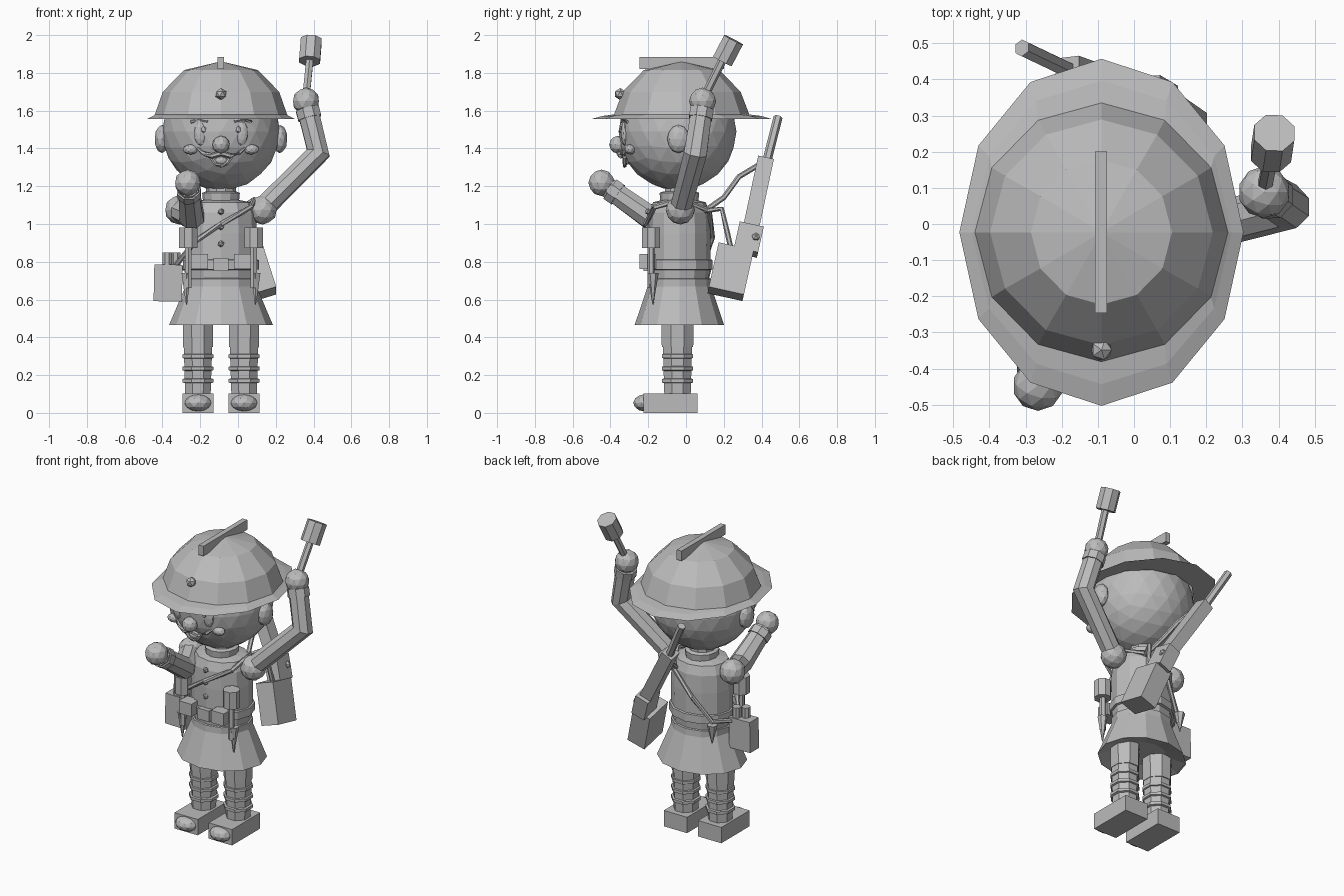
import bpy, bmesh, math
from mathutils import Vector, Matrix

CX, CY = -0.09, -0.035          # centre line of the body
grey = bpy.data.materials.new("plain_grey")
grey.diffuse_color = (0.5, 0.5, 0.5, 1)


def finish(name, bm):
    bmesh.ops.recalc_face_normals(bm, faces=bm.faces[:])
    me = bpy.data.meshes.new(name)
    bm.to_mesh(me)
    bm.free()
    me.materials.append(grey)
    ob = bpy.data.objects.new(name, me)
    bpy.context.collection.objects.link(ob)
    return ob


def frame(t):
    t = t.normalized()
    ref = Vector((1, 0, 0)) if abs(t.x) < 0.9 else Vector((0, 1, 0))
    a = (ref - t * ref.dot(t)).normalized()
    return a, t.cross(a), t


def ball(name, loc, size, sub=2):
    size = (size,) * 3 if isinstance(size, (int, float)) else size
    bm = bmesh.new()
    bmesh.ops.create_icosphere(bm, subdivisions=sub, radius=1,
                               matrix=Matrix.Translation(loc) @ Matrix.Diagonal((*size, 1)))
    return finish(name, bm)


def box(name, lo, hi):
    lo, hi = Vector(lo), Vector(hi)
    bm = bmesh.new()
    bmesh.ops.create_cube(bm, size=1, matrix=Matrix.Translation((lo + hi) / 2)
                          @ Matrix.Diagonal((*(hi - lo), 1)))
    return finish(name, bm)


def loft(name, rings, caps=True):
    """Skin a list of equally long point rings."""
    bm = bmesh.new()
    vs = [[bm.verts.new(p) for p in r] for r in rings]
    n = len(vs[0])
    for r0, r1 in zip(vs, vs[1:]):
        for i in range(n):
            j = (i + 1) % n
            bm.faces.new((r0[i], r0[j], r1[j], r1[i]))
    if caps:
        bm.faces.new(vs[0])
        bm.faces.new(vs[-1])
    return finish(name, bm)


def tube(name, pts, radii, sides=8):
    pts = [Vector(p) for p in pts]
    if not isinstance(radii, (list, tuple)):
        radii = [radii] * len(pts)
    rings = []
    for k, p in enumerate(pts):
        t0 = (p - pts[k - 1]).normalized() if k else Vector()
        t1 = (pts[k + 1] - p).normalized() if k < len(pts) - 1 else Vector()
        a, b, _ = frame(t0 + t1)
        rings.append([p + radii[k] * (a * math.cos(w) + b * math.sin(w))
                      for w in (2 * math.pi * (i + 0.5) / sides for i in range(sides))])
    return loft(name, rings)


def beam(name, p, q, w, d):
    """Box of width w and depth d running from p to q."""
    p, q = Vector(p), Vector(q)
    a, b, _ = frame(q - p)
    return loft(name, [[c + a * sx * w / 2 + b * sy * d / 2
                        for sx, sy in ((-1, -1), (1, -1), (1, 1), (-1, 1))] for c in (p, q)])


def lathe(name, prof, sides=12, x=CX, y=CY, caps=True, turn=0.0):
    """Rings given as (x radius, y radius, height)."""
    return loft(name, [[(x + rx * math.cos(w), y + ry * math.sin(w), z)
                        for w in (2 * math.pi * (i + turn) / sides for i in range(sides))]
                       for rx, ry, z in prof], caps)


# Head and face
ball("head", (CX, -0.045, 1.49), 0.312, 3)
ball("nose", (CX, -0.36, 1.42), 0.047)
for s, side in ((-1, "right"), (1, "left")):
    ball(side + "_ear", (CX + s * 0.312, -0.04, 1.45), (0.04, 0.06, 0.075))
    ball(side + "_eye", (CX + s * 0.108, -0.325, 1.48), (0.035, 0.02, 0.065))
    ball(side + "_pupil", (CX + s * 0.092, -0.347, 1.50), (0.014, 0.01, 0.02), 1)
    ball(side + "_cheek", (CX + s * 0.16, -0.295, 1.395), (0.042, 0.03, 0.027))
    tube(side + "_eyebrow", [(CX + s * 0.07, -0.34, 1.545), (CX + s * 0.11, -0.33, 1.555),
                             (CX + s * 0.16, -0.31, 1.54)], 0.009, 5)
    tube(side + "_moustache", [(CX, -0.355, 1.375), (CX + s * 0.05, -0.345, 1.36),
                               (CX + s * 0.095, -0.33, 1.375), (CX + s * 0.13, -0.31, 1.405)],
         [0.014, 0.014, 0.011, 0.006], 6)
tube("lower_lip", [(CX - 0.055, -0.325, 1.355), (CX - 0.03, -0.325, 1.32), (CX, -0.325, 1.308),
                   (CX + 0.03, -0.325, 1.32), (CX + 0.055, -0.325, 1.355)], 0.011, 6)
ball("tongue", (CX, -0.315, 1.335), (0.035, 0.02, 0.022))

# Helmet
lathe("helmet", [(0.30, 0.30, 1.562), (0.393, 0.48, 1.555), (0.36, 0.42, 1.572), (0.35, 0.358, 1.58),
                 (0.308, 0.312, 1.70), (0.195, 0.2, 1.815), (0.004, 0.004, 1.86)], 12, y=-0.023,
      caps=False)
box("helmet_crest", (-0.108, -0.246, 1.82), (-0.074, 0.2, 1.883))
ball("helmet_badge", (CX, -0.348, 1.688), 0.032, 1)

# Tunic, collar, belt and skirt
lathe("tunic", [(0.175, 0.15, 0.66), (0.19, 0.163, 0.78), (0.19, 0.165, 0.95), (0.185, 0.16, 1.06),
                (0.16, 0.14, 1.115), (0.08, 0.08, 1.13)])
lathe("collar", [(0.095, 0.10, 1.115), (0.10, 0.105, 1.165), (0.08, 0.085, 1.172)], 12)
lathe("neck", [(0.08, 0.08, 1.1), (0.08, 0.08, 1.22)], 10)
lathe("belt", [(0.18, 0.155, 0.755), (0.2, 0.175, 0.76), (0.2, 0.175, 0.81), (0.18, 0.155, 0.815)])
lathe("skirt", [(0.15, 0.13, 0.50), (0.26, 0.225, 0.468), (0.275, 0.237, 0.465),
                (0.188, 0.168, 0.67), (0.19, 0.165, 0.71), (0.17, 0.15, 0.715)])
for z in (1.065, 0.985, 0.895):
    ball("button", (CX, CY - 0.165, z), 0.018, 1)
box("belt_buckle", (-0.13, -0.225, 0.75), (-0.05, -0.19, 0.82))

for s, side in ((-1, "right"), (1, "left")):
    # Belt pouches
    px = CX + s * 0.115
    box(side + "_pouch", (px - 0.045, -0.245, 0.762), (px + 0.045, -0.16, 0.842))
    # Hanging stick grenades and spikes
    gx = CX + s * 0.173
    tube(side + "_hanging_grenade_head", [(gx, -0.185, 0.872), (gx, -0.185, 0.982)], 0.052)
    tube(side + "_hanging_grenade_stick", [(gx, -0.185, 0.66), (gx, -0.185, 0.88)], 0.019, 6)
    tube(side + "_front_spike", [(gx + s * 0.01, -0.175, 0.575), (gx + s * 0.01, -0.175, 0.74)],
         [0.003, 0.03], 6)

    # Legs, puttees and boots
    lx, ly = CX + s * 0.122, CY - 0.01
    lathe(side + "_trouser_leg", [(0.085, 0.09, 0.35), (0.088, 0.094, 0.52)], 8, lx, ly, turn=0.5)
    lathe(side + "_shin", [(0.072, 0.075, 0.08), (0.082, 0.084, 0.36)], 8, lx, ly, turn=0.5)
    for z in (0.17, 0.235, 0.30):
        lathe(side + "_puttee_band", [(0.075, 0.075, z - 0.013), (0.088, 0.09, z - 0.009),
                                      (0.088, 0.09, z + 0.009), (0.075, 0.075, z + 0.013)],
              8, lx, ly, turn=0.5)
    box(side + "_boot", (lx - 0.083, -0.225, 0.0), (lx + 0.083, 0.062, 0.102))
    ball(side + "_toe_cap", (lx, -0.215, 0.053), (0.073, 0.065, 0.046))
    ball(side + "_shoulder", (CX + s * 0.22, -0.03, 1.075), 0.078)

# Raised left arm with stick grenade
tube("left_arm", [(0.13, -0.03, 1.08), (0.425, 0.05, 1.375), (0.37, 0.083, 1.6)], [0.06, 0.066, 0.06])
tube("left_cuff", [(0.38, 0.077, 1.56), (0.367, 0.085, 1.61)], 0.067)
ball("left_hand", (0.36, 0.088, 1.65), 0.072)
tube("grenade_stick", [(0.355, 0.07, 1.62), (0.38, 0.195, 1.87)], 0.022, 6)
tube("grenade_head", [(0.379, 0.193, 1.862), (0.388, 0.252, 1.975)], 0.06)

# Bent right arm
tube("right_arm", [(-0.31, -0.03, 1.075), (-0.245, -0.2, 1.04), (-0.262, -0.41, 1.19)],
     [0.064, 0.07, 0.058])
tube("right_cuff", [(-0.258, -0.36, 1.155), (-0.262, -0.4, 1.183)], 0.067)
ball("right_hand", (-0.266, -0.447, 1.218), 0.07)

# Satchel, its contents and strap
beam("satchel", (-0.372, -0.06, 0.59), (-0.368, -0.06, 0.785), 0.15, 0.09)
for x, y in ((-0.375, -0.075), (-0.33, -0.045)):
    tube("satchel_canister", [(x, y, 0.74), (x, y, 0.85)], 0.027)
tube("satchel_strap", [(-0.33, -0.06, 0.78), (-0.225, -0.19, 0.91), (-0.09, -0.215, 1.0),
                       (0.07, -0.165, 1.09), (0.085, -0.03, 1.13), (0.0, 0.125, 1.07),
                       (-0.14, 0.14, 0.93), (-0.25, 0.09, 0.78), (-0.31, -0.03, 0.76)], 0.014, 6)
tube("rear_spike", [(-0.26, 0.105, 0.65), (-0.26, 0.105, 0.77)], [0.003, 0.032], 6)

# Gun slung across the back
beam("gun_stock", (0.145, 0.21, 0.63), (0.07, 0.262, 0.865), 0.12, 0.19)
beam("gun_receiver", (0.08, 0.315, 0.85), (0.03, 0.345, 0.985), 0.09, 0.13)
beam("gun_body", (0.035, 0.34, 0.96), (-0.185, 0.42, 1.335), 0.075, 0.085)
tube("gun_barrel", [(-0.18, 0.425, 1.32), (-0.31, 0.487, 1.565)], 0.024, 6)
ball("gun_bolt", (0.09, 0.37, 0.93), 0.024, 1)
tube("gun_sling_upper", [(-0.15, 0.38, 1.31), (-0.1, 0.28, 1.25), (-0.04, 0.2, 1.14),
                         (0.0, 0.1, 1.07)], 0.014, 6)
tube("gun_sling_lower", [(0.0, 0.1, 1.07), (0.04, 0.19, 1.08), (0.07, 0.215, 0.97),
                         (0.08, 0.24, 0.86)], 0.014, 6)
